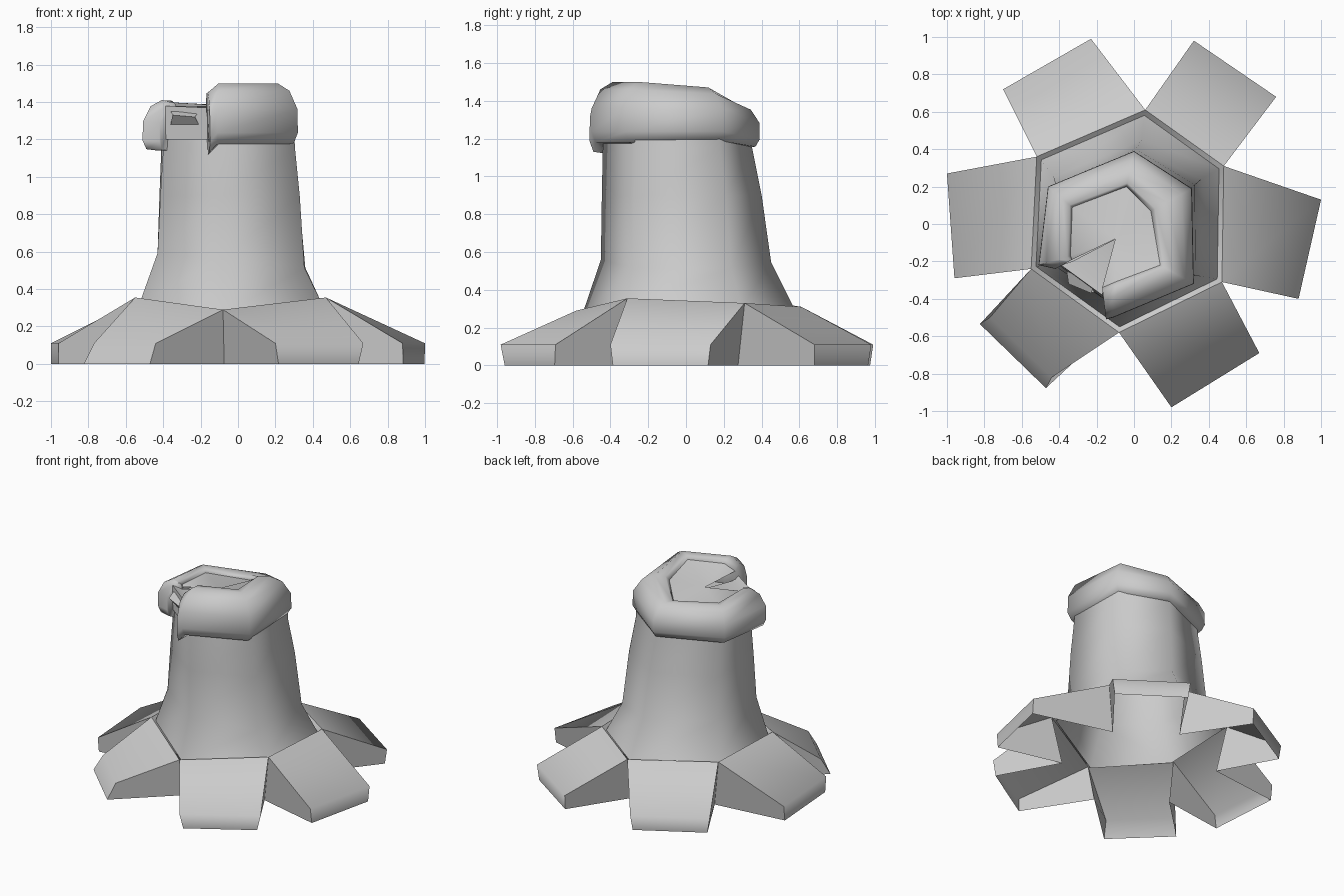
import bpy, bmesh, math
from mathutils import Vector

cube = bpy.data.objects.get("Cube")
if cube:
    bpy.data.objects.remove(cube, do_unlink=True)

stone = bpy.data.materials.new("plain_grey")
stone.use_nodes = True
GREY = (0.6, 0.6, 0.6, 1)
stone.diffuse_color = GREY
stone.node_tree.nodes["Principled BSDF"].inputs["Base Color"].default_value = GREY


def finish(name, bm, angle, recalc=True):
    """Turn a bmesh into a shaded object."""
    bmesh.ops.remove_doubles(bm, verts=bm.verts, dist=0.0005)
    if recalc:
        bmesh.ops.recalc_face_normals(bm, faces=bm.faces)
    mesh = bpy.data.meshes.new(name)
    bm.to_mesh(mesh)
    bm.free()
    mesh.materials.append(stone)
    ob = bpy.data.objects.new(name, mesh)
    bpy.context.collection.objects.link(ob)
    bpy.ops.object.select_all(action='DESELECT')
    ob.select_set(True)
    bpy.context.view_layer.objects.active = ob
    bpy.ops.object.shade_smooth_by_angle(angle=math.radians(angle))


def loft(bm, rings, closed=True):
    """Bridge a list of rings of equal length, return their vertices."""
    rows = [[bm.verts.new(p) for p in ring] for ring in rings]
    n = len(rows[0])
    for a, b in zip(rows, rows[1:]):
        for i in range(n if closed else n - 1):
            j = (i + 1) % n
            bm.faces.new((a[i], a[j], b[j], b[i]))
    return rows


def shrink(p, factor, z):
    """Scale a base corner about the trunk axis and set its height."""
    return Vector((-0.03 + (p.x + 0.03) * factor, 0.02 + (p.y - 0.02) * factor, z))


# Hexagon rings, counter-clockwise from the right back corner
base = [Vector(p) for p in ((0.48, 0.31, 0.33), (0.06, 0.61, 0.31), (-0.52, 0.36, 0.35),
                            (-0.55, -0.24, 0.355), (-0.08, -0.58, 0.29), (0.47, -0.31, 0.355))]
waist = [(0.36, 0.24), (0.04, 0.45), (-0.43, 0.25), (-0.43, -0.22), (-0.09, -0.45), (0.355, -0.28)]
neck = [(0.29, 0.18), (-0.02, 0.35), (-0.41, 0.18), (-0.4, -0.2), (-0.1, -0.44), (0.305, -0.27)]

# Trunk: flared hexagonal shell with a groove where it meets the feet
bm = bmesh.new()
middle = [((a[0] + b[0]) / 2, (a[1] + b[1]) / 2) for a, b in zip(waist, neck)]
rings = [base,
         [shrink(p, 0.95, p.z - 0.025) for p in base],
         [(x, y, 0.55 - 0.1 * x) for x, y in waist],
         [(x, y, 0.9) for x, y in middle],
         [(x, y, 1.15) for x, y in neck],
         [(x * 0.97, y * 0.97, 1.32) for x, y in neck]]
rows = loft(bm, rings)
bm.faces.new(rows[-1])
finish("trunk", bm, 75)

# Feet: one hollow strip per hexagon edge; tip corners, then pinch and reach of the sole
feet = [((0.76, 0.68), (0.32, 0.98), 0.05, 0.99), ((-0.23, 0.99), (-0.70, 0.72), 0.05, 0.99),
        ((-1.0, 0.27), (-0.96, -0.29), 0.05, 1), ((-0.77, -0.50), (-0.44, -0.82), 0, 1.07),
        ((0.20, -0.98), (0.67, -0.69), 0.08, 0.99), ((0.88, -0.40), (1.0, 0.13), 0.05, 1)]
for i, (t0, t1, pinch, reach) in enumerate(feet):
    tips = [Vector((*t0, 0.11)), Vector((*t1, 0.11))]
    middle_tip = (tips[0] + tips[1]) / 2
    bm = bmesh.new()
    sides = []
    for top, tip in zip((base[i], base[(i + 1) % 6]), tips):
        low = tip.lerp(middle_tip, pinch) * reach
        low.z = 0
        sides.append([bm.verts.new(v) for v in (shrink(top, 0.88, 0), top, tip, low)])
    left, right = sides
    for k in (1, 2):
        bm.faces.new((left[k], left[k + 1], right[k + 1], right[k]))
    bm.faces.new(left[::-1])
    bm.faces.new(right)
    finish("foot_%d" % (i + 1), bm, 72)

# Rolled rim: stations of outer point, inner point, bottom and top height
stations = [((-0.15, -0.51), (-0.17, -0.34), 1.12, 1.45),
            ((-0.11, -0.50), (-0.10, -0.31), 1.17, 1.50),
            ((0.32, -0.32), (0.14, -0.22), 1.17, 1.50),
            ((0.31, 0.19), (0.09, 0.07), 1.18, 1.47),
            ((0.00, 0.39), (-0.04, 0.20), 1.15, 1.38),
            ((-0.46, 0.20), (-0.33, 0.09), 1.15, 1.40),
            ((-0.51, -0.22), (-0.34, -0.17), 1.14, 1.41),
            ((-0.42, -0.24), (-0.33, -0.19), 1.14, 1.40)]
section = [(0.5, 0), (0.88, 0.03), (1, 0.2), (0.99, 0.58), (0.75, 0.88),
           (0.4, 1), (0.1, 0.99), (0, 0.9), (0.05, 0.4)]
bm = bmesh.new()
rings = []
for outer, inner, low, high in stations:
    o, n = Vector(outer), Vector(inner)
    rings.append([(*n.lerp(o, t), low + (high - low) * u) for t, u in section])
rows = loft(bm, rings)
bm.faces.new(rows[0])
bm.faces.new(rows[-1][::-1])
finish("rolled_rim", bm, 72)

# Top plate: fan inside the rim, left open at the crack
bm = bmesh.new()
centre = bm.verts.new((-0.10, -0.08, 1.38))
edge = [bm.verts.new((*inner, high - 0.03)) for _, inner, _, high in stations]
for a, b in zip(edge, edge[1:]):
    bm.faces.new((centre, a, b))
finish("top_plate", bm, 40, recalc=False)

# Crack: sloping floor and the broken top of the trunk wall between the rim ends
bm = bmesh.new()
loft(bm, [[(-0.10, -0.08, 1.37), (-0.10, -0.08, 1.36)],
          [(-0.33, -0.20, 1.36), (-0.16, -0.33, 1.35)],
          [(-0.39, -0.22, 1.38), (-0.17, -0.38, 1.37)],
          [(-0.40, -0.21, 1.20), (-0.15, -0.41, 1.20)]], closed=False)
finish("crack_floor", bm, 40)

# Splinter: small chip lying over the broken wall
bm = bmesh.new()
loft(bm, [[(-0.36, -0.25, 1.35), (-0.21, -0.33, 1.35)],
          [(-0.35, -0.32, 1.33), (-0.23, -0.37, 1.32)],
          [(-0.36, -0.25, 1.28), (-0.21, -0.36, 1.28)]], closed=False)
finish("splinter", bm, 40)
